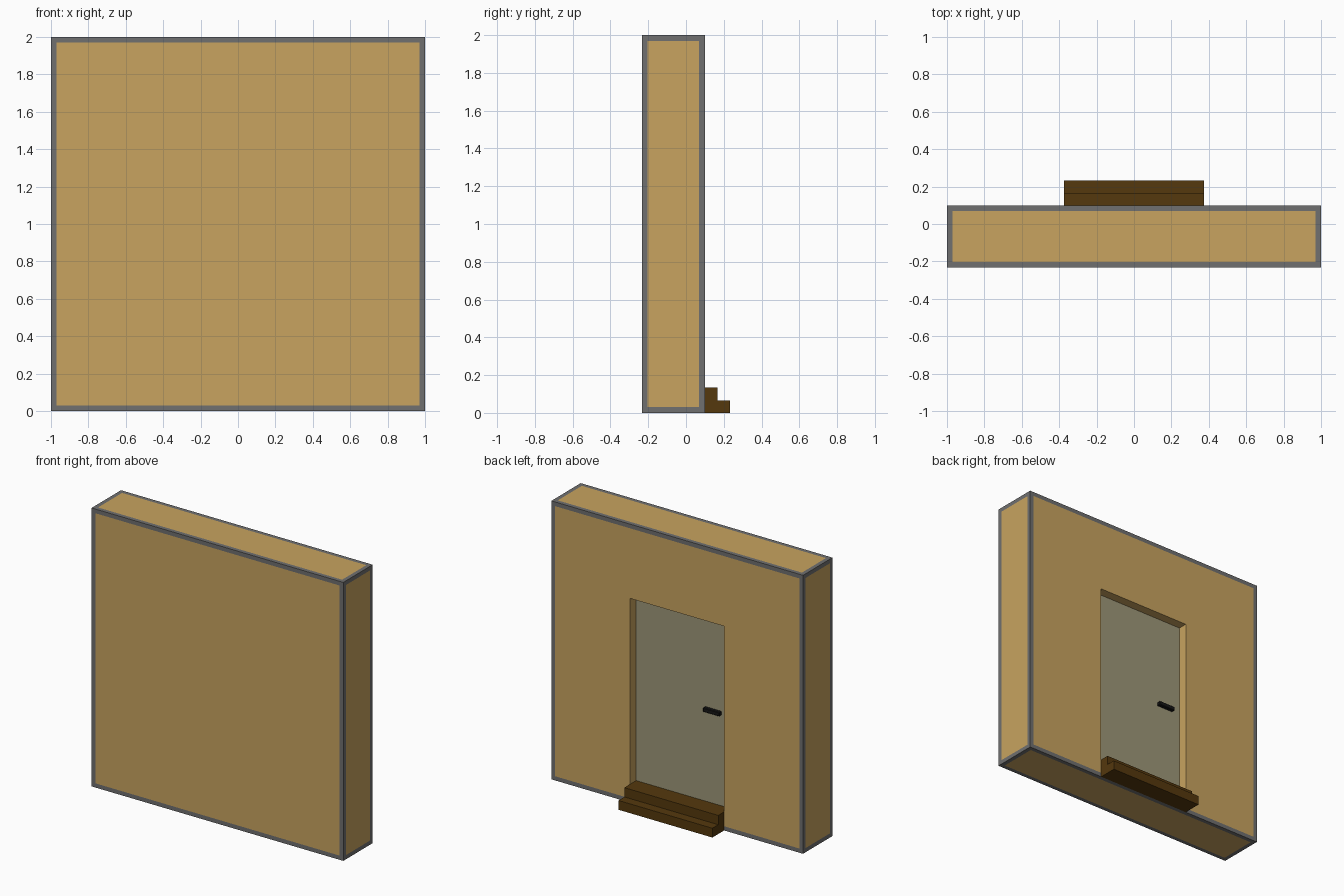
import bpy, bmesh

if "Cube" in bpy.data.objects:
    bpy.data.objects.remove(bpy.data.objects["Cube"])

U = 1 / 15                      # building module
HALF = 0.373                    # half width of the doorway and steps
BACK, FACE = -3.5 * U, 1.5 * U  # wall extents along y


def material(name, rgb):
    m = bpy.data.materials.new(name)
    m.diffuse_color = (*rgb, 1)
    m.use_nodes = True
    m.node_tree.nodes["Principled BSDF"].inputs["Base Color"].default_value = m.diffuse_color
    return m


TAN = material("tan_plaster", (0.58, 0.37, 0.115))
TRIM = material("grey_trim", (0.16, 0.16, 0.16))
BROWN = material("dark_wood", (0.09, 0.04, 0.004))
DOOR = material("door_paint", (0.34, 0.31, 0.19))
BLACK = material("black_metal", (0.008, 0.008, 0.008))


def add_object(name, bm, *mats):
    bmesh.ops.recalc_face_normals(bm, faces=bm.faces)
    mesh = bpy.data.meshes.new(name)
    bm.to_mesh(mesh)
    bm.free()
    for m in mats:
        mesh.materials.append(m)
    ob = bpy.data.objects.new(name, mesh)
    bpy.context.collection.objects.link(ob)
    return ob


def box_bm(lo, hi):
    bm = bmesh.new()
    bmesh.ops.create_cube(bm, size=1)
    for v in bm.verts:
        v.co = [hi[i] if v.co[i] > 0 else lo[i] for i in range(3)]
    return bm


# Wall block with a flush grey trim around every face
bm = box_bm((-1, BACK, 0), (1, FACE, 2))
rims = bmesh.ops.inset_individual(bm, faces=bm.faces[:], thickness=0.03, use_even_offset=True)
for f in rims["faces"]:
    f.material_index = 1
wall = add_object("wall", bm, TAN, TRIM)

# Doorway recess
cutter = add_object("doorway_cutter",
                    box_bm((-HALF, 0, U), (HALF, 0.3, 22 * U)), TAN)
cutter.hide_render = True
cutter.hide_viewport = True
mod = wall.modifiers.new("doorway", 'BOOLEAN')
mod.operation = 'DIFFERENCE'
mod.solver = 'EXACT'
mod.object = cutter

# Door panel filling the back of the recess
add_object("door", box_bm((-HALF, 0, U), (HALF, U / 2, 22 * U)), DOOR)

# Steps: a stair profile whose top tread runs in to the door
profile = [(FACE, 0), (3.5 * U, 0), (3.5 * U, U), (2.5 * U, U),
           (2.5 * U, 2 * U), (U / 2, 2 * U), (U / 2, U), (FACE, U)]
bm = bmesh.new()
face = bm.faces.new([bm.verts.new((-HALF, y, z)) for y, z in profile])
ext = bmesh.ops.extrude_face_region(bm, geom=[face])
bmesh.ops.translate(bm, vec=(2 * HALF, 0, 0),
                    verts=[g for g in ext["geom"] if isinstance(g, bmesh.types.BMVert)])
add_object("steps", bm, BROWN)

# Door handle
bm = box_bm((-0.308, U / 2, 0.785), (-0.177, 0.062, 0.815))
bmesh.ops.bevel(bm, geom=bm.edges[:], offset=0.004, segments=1, affect='EDGES')
add_object("door_handle", bm, BLACK)
